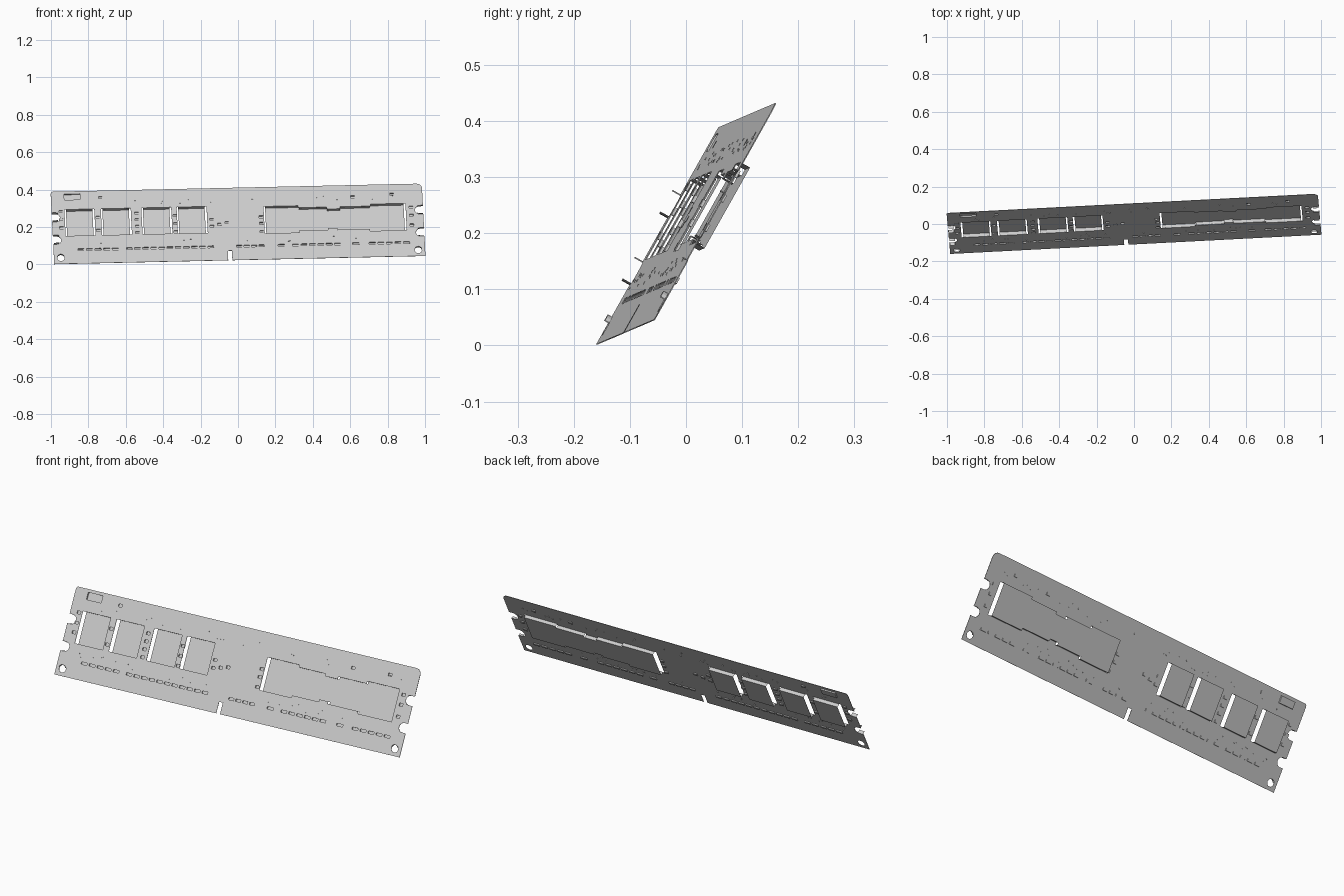
import bpy, bmesh, math, random
from mathutils import Vector, Matrix

if "Cube" in bpy.data.objects:
    bpy.data.objects.remove(bpy.data.objects["Cube"])

random.seed(4)

# Tilted board frame: local x along the board, y up the board, z out of its front
U = Vector((1.985, 0.103, 0.044)).normalized()
V = Vector((-0.015, 0.218, 0.387))
V = (V - U * V.dot(U)).normalized()
N = U.cross(V)
FRAME = Matrix.Translation((0, 0.001, 0.217)) @ Matrix((U, V, N)).transposed().to_4x4()
HW, HH = 0.994, 0.222
holes = []


def rect(cx, cy, w, h):
    return [(cx - w / 2, cy - h / 2), (cx + w / 2, cy - h / 2),
            (cx + w / 2, cy + h / 2), (cx - w / 2, cy + h / 2)]


def arc(cx, cy, r, a0, a1, n):
    return [(cx + r * math.cos(math.radians(a0 + (a1 - a0) * i / n)),
             cy + r * math.sin(math.radians(a0 + (a1 - a0) * i / n))) for i in range(n + 1)]


def finish(name, bm):
    me = bpy.data.meshes.new(name)
    bm.to_mesh(me)
    bm.free()
    ob = bpy.data.objects.new(name, me)
    bpy.context.collection.objects.link(ob)
    ob.matrix_world = FRAME
    return ob


def tray(bm, pts, depth, gap=0.0):
    """Sunken floor with walls; with a gap the end walls stay open."""
    low = [bm.verts.new((x, y, -depth)) for x, y in pts]
    bm.faces.new(low)
    top = [bm.verts.new((x, y, 0)) for x, y in pts]
    for i in range(len(pts)):
        j = (i + 1) % len(pts)
        dx, dy = abs(pts[j][0] - pts[i][0]), abs(pts[j][1] - pts[i][1])
        if gap == 0 or dx > dy:
            bm.faces.new((low[i], low[j], top[j], top[i]))
    xs = [p[0] for p in pts]
    cx, w = (min(xs) + max(xs)) / 2, max(xs) - min(xs)
    k = 1 + 2 * gap / w
    holes.append([(cx + (x - cx) * k, y) for x, y in pts])


# Four memory chips sunk behind the board
for i, cx in enumerate((-0.845, -0.65, -0.433, -0.244)):
    bm = bmesh.new()
    tray(bm, rect(cx, 0.03, 0.142, 0.162), 0.02, 0.009)
    finish(f"memory_chip_{i + 1}", bm)

# Long chip block with stepped edges
bm = bmesh.new()
b, t, k = -0.062, 0.103, 0.012
tray(bm, [(0.15, b), (0.33, b), (0.33, b + k), (0.48, b + k), (0.48, b + 2 * k), (0.53, b + 2 * k),
          (0.53, b + k), (0.70, b + k), (0.70, b), (0.892, b), (0.892, t), (0.71, t), (0.71, t - k),
          (0.55, t - k), (0.55, t - 2 * k), (0.48, t - 2 * k), (0.48, t - k), (0.33, t - k),
          (0.33, t), (0.15, t)], 0.019, 0.009)
finish("long_chip_block", bm)

# Small controller near the top left corner
bm = bmesh.new()
tray(bm, rect(-0.88, 0.188, 0.085, 0.036), 0.008)
finish("corner_chip", bm)

# Row of resistors above the contacts
bm = bmesh.new()
for x0, x1 in ((-0.87, -0.64), (-0.61, -0.13), (-0.02, 0.14), (0.20, 0.25),
               (0.28, 0.55), (0.60, 0.65), (0.69, 0.92)):
    n = max(1, round((x1 - x0) / 0.045))
    step = (x1 - x0) / n
    for i in range(n):
        tray(bm, rect(x0 + (i + 0.5) * step, -0.137, step * 0.72, 0.012), 0.006)
finish("resistor_row", bm)

# Capacitors in columns beside the chips
bm = bmesh.new()
for cx, ys in ((-0.945, (0.0, 0.05, 0.1)), (-0.748, (-0.02, 0.06)),
               (-0.54, (-0.04, 0.0, 0.04, 0.08)), (-0.335, (-0.04, 0.01, 0.06)),
               (-0.14, (-0.01, 0.03)), (-0.10, (0.0,)), (-0.06, (0.01,)),
               (0.125, (-0.05, 0.0, 0.04)), (0.93, (-0.03, 0.03, 0.08)),
               (0.62, (0.15,)), (-0.73, (0.18,)), (0.83, (0.16,))):
    for y in ys:
        tray(bm, rect(cx, y, 0.02, 0.014), 0.006)
finish("capacitors", bm)

# Tiny via pads scattered over the free areas
bm = bmesh.new()
for _ in range(70):
    x = random.uniform(-0.9, 0.9)
    y = random.choice((random.uniform(0.13, 0.165), random.uniform(-0.115, -0.085)))
    bmesh.ops.create_cube(bm, size=1, matrix=Matrix.Translation((x, y, 0))
                          @ Matrix.Diagonal((0.006, 0.005, 0.005, 1)))
finish("via_pads", bm)

# Board outline with key slot, side notches and one rounded corner
NOTCHES = (0.06, -0.077)
R = 0.024
out = [(-HW, -HH), (-0.062, -HH), (-0.062, -HH + 0.058), (-0.04, -HH + 0.058), (-0.04, -HH), (HW, -HH)]
for y in reversed(NOTCHES):
    out += [(HW, y - R)] + arc(HW - 0.02, y, R, 270, 90, 10) + [(HW, y + R)]
out += arc(HW - 0.03, HH - 0.03, 0.03, 0, 90, 6)
out += arc(-HW + 0.012, HH - 0.012, 0.012, 90, 180, 3)
for y in NOTCHES:
    out += [(-HW, y + R)] + arc(-HW + 0.02, y, R, 90, -90, 10) + [(-HW, y - R)]
for sx in (-1, 1):
    holes.append(arc(sx * 0.957, -0.186, 0.019, 0, 337.5, 15))

cu = bpy.data.curves.new("circuit_board", 'CURVE')
cu.dimensions = '2D'
cu.fill_mode = 'BOTH'
cu.extrude = 0.001
for loop in [out] + holes:
    sp = cu.splines.new('POLY')
    sp.points.add(len(loop) - 1)
    for p, (x, y) in zip(sp.points, loop):
        p.co = (x, y, 0, 1)
    sp.use_cyclic_u = True
board = bpy.data.objects.new("circuit_board", cu)
bpy.context.collection.objects.link(board)
board.matrix_world = FRAME
bpy.context.view_layer.update()
bpy.ops.object.select_all(action='DESELECT')
board.select_set(True)
bpy.context.view_layer.objects.active = board
bpy.ops.object.convert(target='MESH')

# Raised lips along the notch edges and part of the corner holes
bm = bmesh.new()


def lip(path, h):
    vs = [(bm.verts.new((x, y, 0)), bm.verts.new((x * 1.0, y, h))) for x, y in path]
    for (a, b2), (c, d) in zip(vs, vs[1:]):
        bm.faces.new((a, c, d, b2))


for sx, h in ((-1, 0.018), (1, 0.01)):
    for y in NOTCHES:
        for sy in (-1, 1):
            lip([(sx * (HW - 0.003), y + sy * R), (sx * (HW - 0.02), y + sy * R),
                 (sx * (HW - 0.032), y + sy * R * 0.87)], h)
    lip(arc(sx * 0.957, -0.186, 0.019, 20, 160, 6), 0.01)
finish("notch_lips", bm)
